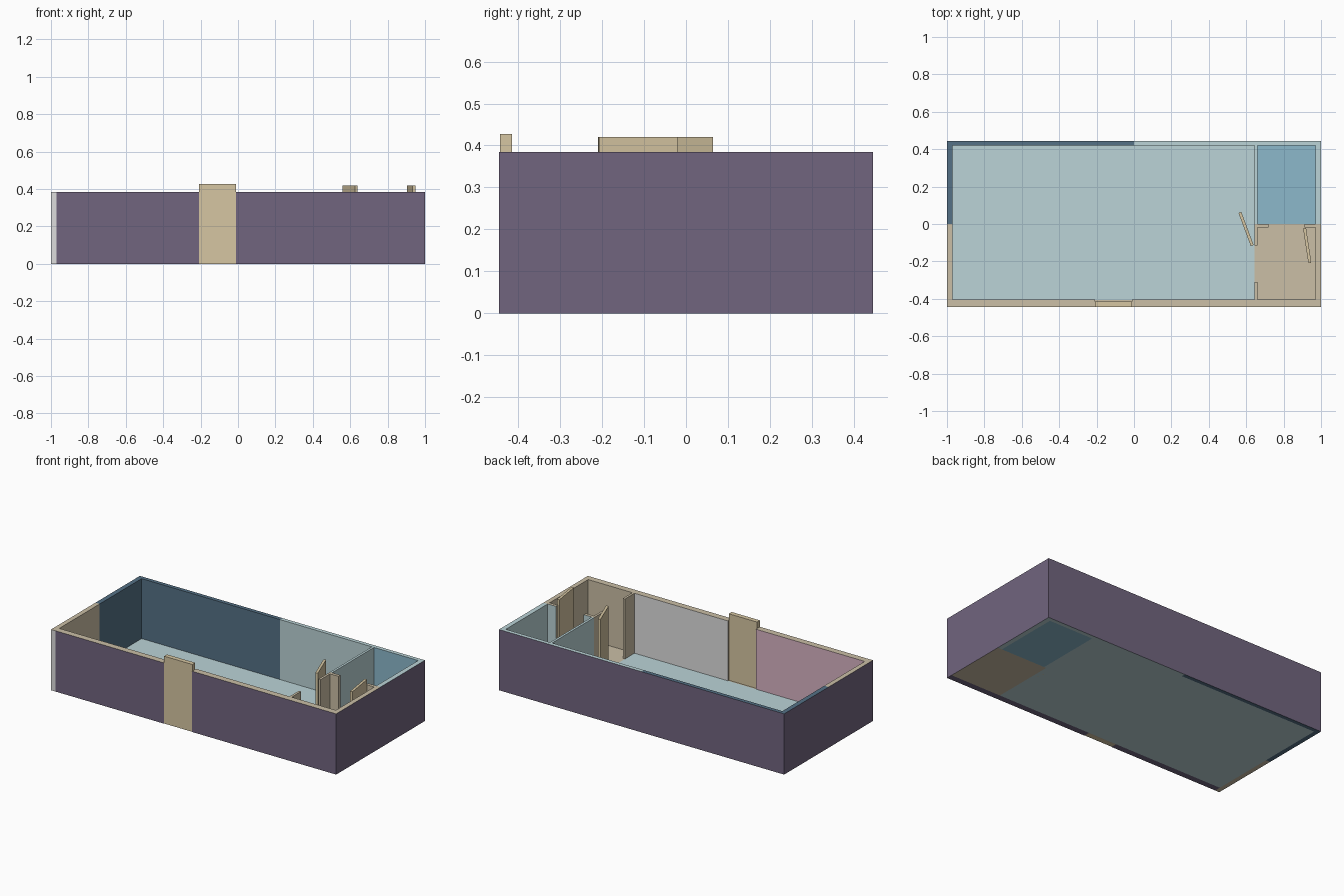
import bpy, bmesh, math
from mathutils import Vector

if "Cube" in bpy.data.objects:
    bpy.data.objects.remove(bpy.data.objects["Cube"])


def material(name, r, g, b):
    """Flat colour given as 0-255 sRGB, stored linear."""
    def lin(c):
        c /= 255
        return c / 12.92 if c <= 0.04045 else ((c + 0.055) / 1.055) ** 2.4
    m = bpy.data.materials.new(name)
    m.diffuse_color = (lin(r), lin(g), lin(b), 1)
    m.use_nodes = True
    m.node_tree.nodes["Principled BSDF"].inputs["Base Color"].default_value = m.diffuse_color
    return m


PURPLE = material("purple_exterior", 113, 101, 127)
TEAL = material("pale_teal", 187, 212, 215)
BLUE = material("blue", 140, 184, 203)
NAVY = material("dark_blue", 85, 113, 134)
BEIGE = material("beige", 203, 191, 166)
GREY = material("light_grey", 222, 222, 222)
PINK = material("dusty_pink", 216, 180, 196)
TAN = material("door_tan", 214, 198, 162)

SIDES = {"+x": (1, 0, 0), "-x": (-1, 0, 0), "+y": (0, 1, 0),
         "-y": (0, -1, 0), "+z": (0, 0, 1), "-z": (0, 0, -1)}
H = 0.385


def box(name, x0, x1, y0, y1, base, faces=None, z0=0.0, z1=H):
    """Box with a base colour; faces maps a side to another colour, or None to leave it open."""
    bm = bmesh.new()
    bmesh.ops.create_cube(bm, size=1)
    bm.normal_update()
    mats, open_faces = [base], []
    for side, mat in (faces or {}).items():
        f = next(f for f in bm.faces if f.normal.dot(Vector(SIDES[side])) > 0.9)
        if mat is None:
            open_faces.append(f)
            continue
        if mat not in mats:
            mats.append(mat)
        f.material_index = mats.index(mat)
    bmesh.ops.delete(bm, geom=open_faces, context="FACES")
    size, mid = (x1 - x0, y1 - y0, z1 - z0), ((x0 + x1) / 2, (y0 + y1) / 2, (z0 + z1) / 2)
    for v in bm.verts:
        v.co = [v.co[i] * size[i] + mid[i] for i in range(3)]
    me = bpy.data.meshes.new(name)
    bm.to_mesh(me)
    bm.free()
    for m in mats:
        me.materials.append(m)
    ob = bpy.data.objects.new(name, me)
    bpy.context.collection.objects.link(ob)
    return ob


def open_door(name, a, b, thick, height):
    """Door leaf standing along the plan line a-b."""
    dx, dy = b[0] - a[0], b[1] - a[1]
    length = math.hypot(dx, dy)
    ob = box(name, -length / 2, length / 2, -thick / 2, thick / 2, TAN, z1=height)
    ob.location = ((a[0] + b[0]) / 2, (a[1] + b[1]) / 2, 0)
    ob.rotation_euler.z = math.atan2(dy, dx)


# Plan lines
X, Y = 1.0, 0.445                 # outside
XI, YF, YB = 0.97, -0.405, 0.42   # inside faces
P0, P1 = 0.645, 0.66              # partition
D0, D1 = -0.208, -0.01            # front doorway

# Back wall
box("back_wall_left", -X, 0, YB, Y, NAVY, {"+y": PURPLE, "-x": PURPLE, "+x": None})
box("back_wall_middle", 0, P1, YB, Y, TEAL, {"+y": PURPLE, "-x": None, "+x": None})
box("back_wall_right", P1, X, YB, Y, TEAL,
    {"+y": PURPLE, "+x": PURPLE, "-y": BLUE, "-x": None})

# Side walls
box("left_wall_back", -X, -XI, 0, YB, NAVY, {"-x": PURPLE, "+y": None, "-y": None})
box("left_wall_front", -X, -XI, -Y, 0, BEIGE, {"-x": PURPLE, "-y": GREY, "+y": None})
box("right_wall_back", XI, X, 0, YB, TEAL, {"+x": PURPLE, "+y": None, "-y": None})
box("right_wall_front", XI, X, YF, 0, BEIGE, {"+x": PURPLE, "+y": None, "-y": None})

# Front wall, split by the doorway
box("front_wall_left", -XI, D0, -Y, YF, BEIGE,
    {"-y": PURPLE, "+y": PINK, "-z": PURPLE, "-x": None})
box("front_wall_right", D1, P0, -Y, YF, BEIGE,
    {"-y": PURPLE, "+y": GREY, "-z": PURPLE, "+x": None})
box("front_wall_hall", P0, X, -Y, YF, BEIGE,
    {"-y": PURPLE, "+x": PURPLE, "-z": PURPLE, "-x": None})

# Inner partitions
box("partition_back", P0, P1, 0, YB, TEAL, {"+y": None, "-y": None})
box("partition_middle", P0, P1, -0.115, 0, BEIGE, {"+y": None})
box("partition_front", P0, P1, YF, -0.31, BEIGE, {"-y": None})
box("cross_partition_left", P1, 0.718, -0.02, 0, BEIGE, {"+y": TEAL, "-x": None})
box("cross_partition_right", 0.912, XI, -0.02, 0, BEIGE, {"+y": TEAL, "+x": None})

# Floors
box("main_floor", -XI, P0, YF, YB, TEAL, z1=0.005)
box("hall_floor", P0, XI, YF, 0, BEIGE, z1=0.005)
box("small_room_floor", P1, XI, 0, YB, BLUE, z1=0.005)
box("doorway_sill", D0, D1, -0.414, YF, BEIGE, z1=0.005)

# Doors
box("front_door", D0, D1, -0.443, -0.414, TAN, z1=0.427)
open_door("main_room_door", (0.566, 0.062), (0.632, -0.115), 0.016, 0.42)
open_door("small_room_door", (0.912, -0.022), (0.94, -0.208), 0.016, 0.42)
